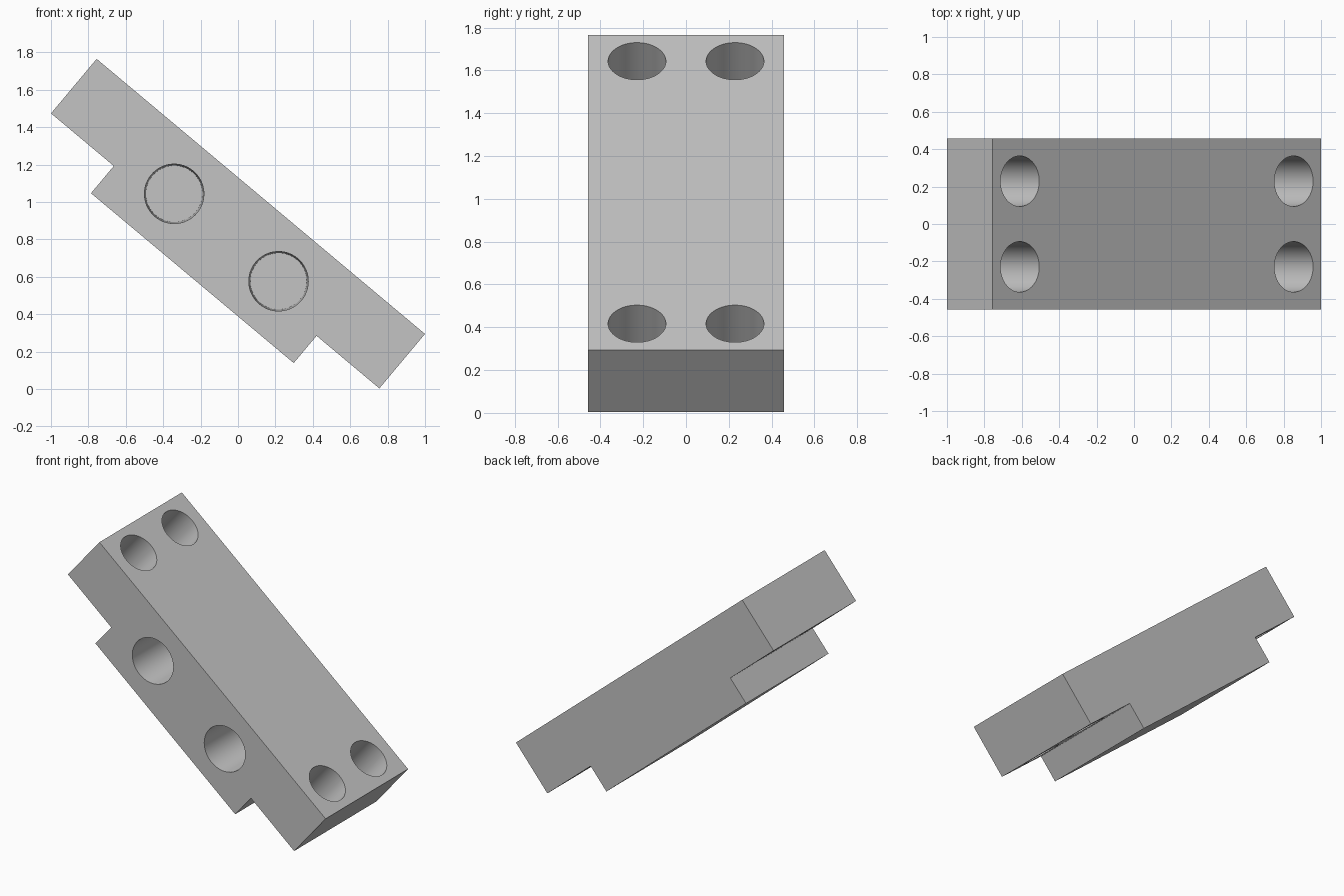
import bpy
import bmesh
from math import radians, pi
from mathutils import Matrix

cube = bpy.data.objects.get("Cube")
if cube:
    bpy.data.objects.remove(cube, do_unlink=True)

HALF_LEN, HALF_WIDTH = 1.145, 0.457
FLANGE, PAD_DEPTH, PAD_HALF = 0.38, 0.57, 0.707

grey = bpy.data.materials.new("plain grey")
grey.use_nodes = True
colour = (0.55, 0.55, 0.55, 1)
grey.diffuse_color = colour
grey.node_tree.nodes["Principled BSDF"].inputs["Base Color"].default_value = colour


def finish(bm, name):
    bmesh.ops.recalc_face_normals(bm, faces=bm.faces)
    mesh = bpy.data.meshes.new(name)
    bm.to_mesh(mesh)
    bm.free()
    mesh.materials.append(grey)
    obj = bpy.data.objects.new(name, mesh)
    bpy.context.collection.objects.link(obj)
    return obj


def add_drill(bm, matrix, r1, r2, depth):
    bmesh.ops.create_cone(bm, cap_ends=True, segments=64, radius1=r1,
                          radius2=r2, depth=depth, matrix=matrix)


# Stepped body: side profile extruded across the width
right_half = [(HALF_LEN, 0), (HALF_LEN, -FLANGE),
              (PAD_HALF, -FLANGE), (PAD_HALF, -PAD_DEPTH)]
profile = right_half + [(-x, z) for x, z in reversed(right_half)]
bm = bmesh.new()
face = bm.faces.new([bm.verts.new((x, -HALF_WIDTH, z)) for x, z in profile])
side = bmesh.ops.extrude_face_region(bm, geom=[face])
verts = [v for v in side["geom"] if isinstance(v, bmesh.types.BMVert)]
bmesh.ops.translate(bm, verts=verts, vec=(0, 2 * HALF_WIDTH, 0))
body = finish(bm, "mounting_block")

# Drills: four bolt holes through the flanges, two tapered blind holes in front
bm = bmesh.new()
into_front = Matrix.Rotation(-pi / 2, 4, "X")
depth = 0.6
for sx in (-1, 1):
    for sy in (-1, 1):
        add_drill(bm, Matrix.Translation((sx * 0.955, sy * 0.229, -FLANGE / 2)),
                  0.135, 0.135, 0.5)
    place = Matrix.Translation((sx * 0.364, depth / 2 - HALF_WIDTH - 0.001, -0.287))
    add_drill(bm, place @ into_front, 0.159, 0.151, depth)
drills = finish(bm, "hole_cutters")
drills.hide_render = True

cut = body.modifiers.new("holes", "BOOLEAN")
cut.operation = "DIFFERENCE"
cut.solver = "EXACT"
cut.object = drills
bpy.ops.object.select_all(action="DESELECT")
body.select_set(True)
bpy.context.view_layer.objects.active = body
bpy.ops.object.modifier_apply(modifier=cut.name)
bpy.data.objects.remove(drills, do_unlink=True)

# Smooth hole walls, sharp block edges, tilted resting pose
bpy.ops.object.shade_smooth_by_angle(angle=radians(30))
body.rotation_euler = (0, radians(39.95), 0)
body.location = (0.122, 0, 1.03)
